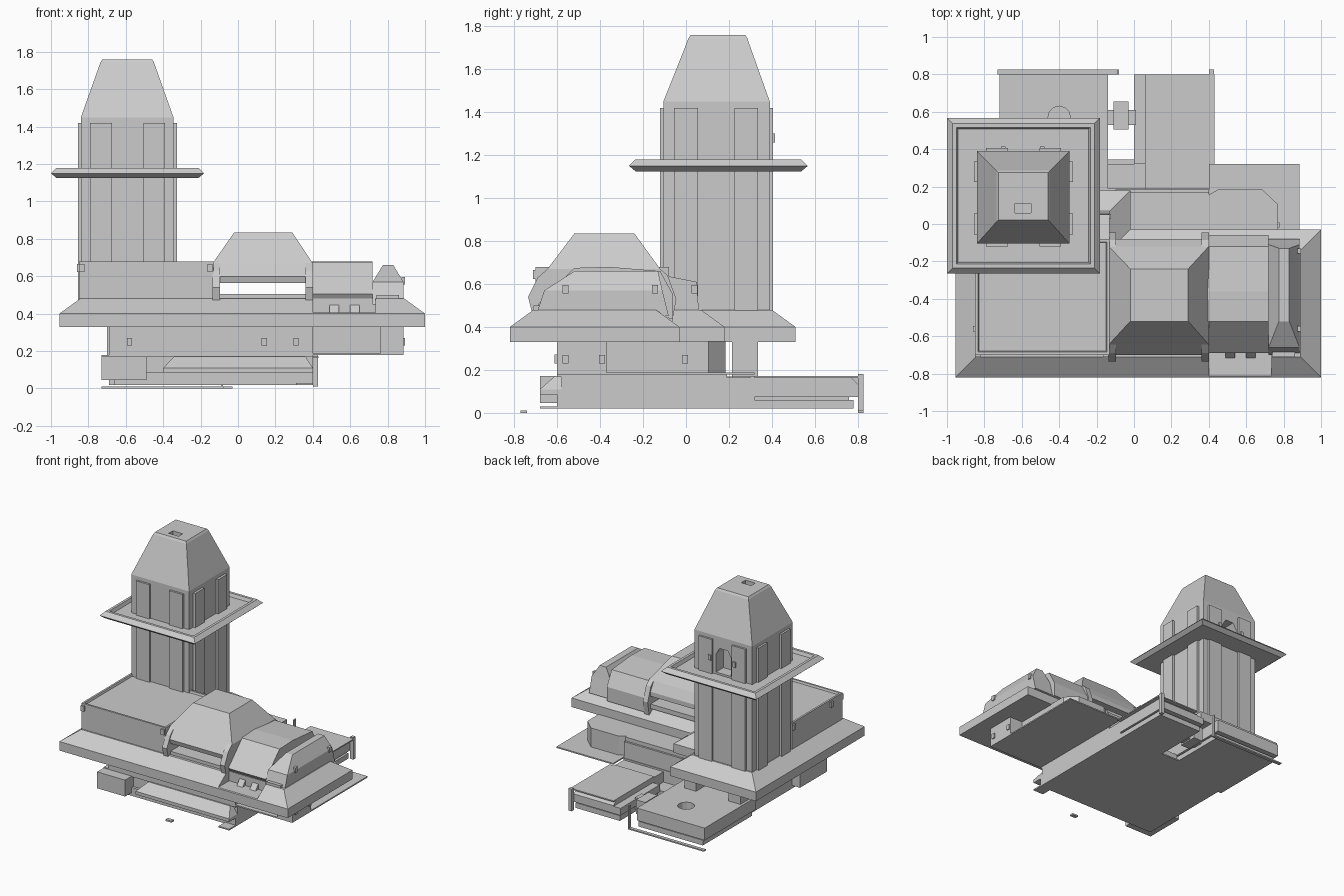
import bpy, bmesh, math
from mathutils import Vector

if "Cube" in bpy.data.objects:
    bpy.data.objects.remove(bpy.data.objects["Cube"])


def finish(name, bm):
    bmesh.ops.recalc_face_normals(bm, faces=bm.faces)
    me = bpy.data.meshes.new(name)
    bm.to_mesh(me)
    bm.free()
    ob = bpy.data.objects.new(name, me)
    bpy.context.collection.objects.link(ob)
    return ob


def loft(name, *levels):
    """Stack of rectangles (x0, x1, y0, y1, z) joined and capped."""
    bm = bmesh.new()
    rings = []
    for x0, x1, y0, y1, z in levels:
        rings.append([bm.verts.new(p) for p in
                      ((x0, y0, z), (x1, y0, z), (x1, y1, z), (x0, y1, z))])
    for a, b in zip(rings, rings[1:]):
        for i in range(4):
            j = (i + 1) % 4
            bm.faces.new((a[i], a[j], b[j], b[i]))
    bm.faces.new(rings[0][::-1])
    bm.faces.new(rings[-1])
    return finish(name, bm)


def box(name, x0, x1, y0, y1, z0, z1):
    return loft(name, (x0, x1, y0, y1, z0), (x0, x1, y0, y1, z1))


def prism(name, pts, axis, a, b):
    """Extrude a 2D profile from a to b: axis x uses (y,z), y uses (x,z), z uses (x,y)."""
    def put(p, t):
        v = list(p)
        v.insert("xyz".index(axis), t)
        return v
    bm = bmesh.new()
    lo = [bm.verts.new(put(p, a)) for p in pts]
    hi = [bm.verts.new(put(p, b)) for p in pts]
    n = len(pts)
    for i in range(n):
        bm.faces.new((lo[i], lo[(i + 1) % n], hi[(i + 1) % n], hi[i]))
    bm.faces.new(lo[::-1])
    bm.faces.new(hi)
    return finish(name, bm)


def cut(ob, cutter):
    m = ob.modifiers.new("cut", "BOOLEAN")
    m.operation = "DIFFERENCE"
    m.object = cutter
    m.solver = "EXACT"
    cutter.hide_render = True
    cutter.hide_viewport = True


def inset(r, d, z):
    return (r[0] + d, r[1] - d, r[2] + d, r[3] - d, z)


# Deck with sloped skirt, in three overlapping wings
for name, r in (("deck_front", (-.955, 1, -.82, -.03)),
                ("deck_tower", (-.955, -.22, -.80, .51)),
                ("deck_middle", (-.6, -.02, -.5, .18))):
    d = loft(name, inset(r, 0, .33), inset(r, 0, .40), inset(r, .11, .48))
    if name == "deck_front":
        cut(d, box("notch_cutter", .40, .735, -.9, -.68, .405, .6))
for x in (.49, .60):
    prism("notch_step", [(-.72, .40), (-.68, .40), (-.62, .47), (-.66, .47)], "x", x, x + .05)

# Upper hall with recessed roof, and the rear annex
hall = (-.85, -.13, -.70, -.08)
loft("upper_hall", inset(hall, 0, .47), inset(hall, 0, .68), inset(hall, .015, .68), inset(hall, .02, .665))
prism("rear_annex", [(-.1, .47), (.06, .47), (.05, .61), (-.1, .64)], "x", -.34, -.13)

# Tower shaft, cap, ledge and pilasters
tower = (-.84, -.345, -.105, .39)
shaft = loft("tower", inset(tower, 0, .45), inset(tower, 0, 1.45),
             (-.735, -.45, .012, .285, 1.745), (-.725, -.46, .022, .275, 1.76))
cut(shaft, prism("door_cutter", [(-.66, 1.17), (-.53, 1.17), (-.53, 1.31), (-.56, 1.36),
                                 (-.63, 1.36), (-.66, 1.31)], "y", .30, .45))
cut(shaft, box("vent_cutter", -.635, -.55, .06, .11, 1.73, 1.8))
ledge = (-1, -.182, -.265, .567)
loft("tower_ledge", inset(ledge, .03, 1.125), inset(ledge, 0, 1.15), inset(ledge, .03, 1.18),
     inset(ledge, .05, 1.18), inset(ledge, .06, 1.155))
for x in (-.79, -.505):
    for y, s in ((-.12, 0), (.385, 0)):
        box("pilaster", x, x + .115, y, y + .02, .47, 1.42)
for y in (-.055, .225):
    for x in (-.855, -.347):
        box("pilaster", x, x + .02, y, y + .11, .47, 1.42)
for x in (-.70, -.49):
    box("door_lamp", x - .012, x + .012, .40, .415, 1.26, 1.30)

# Central canopy: side frames, roof, sill
frame = [(-.71, .44), (-.735, .54), (-.69, .63), (-.645, .67), (-.12, .67),
         (-.085, .64), (-.045, .53), (-.065, .42)]
for x in (-.135, .36):
    prism("canopy_frame", frame, "x", x, x + .04)
loft("canopy_roof", (-.10, .37, -.69, -.08, .565), (-.10, .37, -.70, -.08, .60),
     (-.135, .40, -.645, -.12, .67), (-.02, .29, -.52, -.24, .835))
box("canopy_sill", -.10, .37, -.69, -.08, .47, .505)

# Right-hand hangar and end turret
prism("hangar", [(-.66, .46), (-.69, .505), (-.52, .675), (-.36, .68), (-.12, .66), (-.06, .55),
                 (-.06, .44)], "x", .39, .72)
loft("end_turret", (.72, .885, -.70, -.08, .45), (.72, .885, -.66, -.11, .57),
     (.775, .83, -.52, -.13, .66))
box("turret_sill", .74, .86, -.71, -.66, .45, .50)

# Middle storey
box("middle_storey", -.69, .40, -.60, .17, .17, .335)
prism("middle_wing", [(-.10, 0), (-.10, .185), (.40, .185), (.40, 0)], "z", .17, .305)
prism("side_house", [(.39, -.40), (.77, -.40), (.77, .105), (.685, .185), (.45, .185), (.39, .15)],
      "z", .185, .335)
box("side_store", .76, .885, -.60, -.37, .185, .335)
box("side_plate", .40, .885, -.60, .32, .178, .188)
box("middle_plate", -.73, .40, -.60, .19, .168, .178)
for x in (-.70, -.32):
    box("tower_column", x, x + .1, .215, .335, .16, .335)

# Lower storey: front terrace, plinth and left store
box("plinth", -.66, .40, -.60, .32, .02, .085)
loft("front_terrace", (-.40, .40, -.68, .05, .085), (-.40, .40, -.68, .05, .11),
     (-.34, .36, -.61, .05, .172))
box("terrace_core", -.66, .40, -.58, .19, .08, .172)
box("left_store", -.73, -.49, -.68, -.35, .045, .172)
box("front_lip", .31, .40, -.68, .05, .02, .03)
box("front_step", -.08, -.03, -.77, -.74, 0, .012)

# Rear-left block with a round shaft
rl = box("rear_left_block", -.72, -.14, .18, .80, .075, .17)
bm = bmesh.new()
bmesh.ops.create_cone(bm, segments=12, radius1=.06, radius2=.06, depth=.12, cap_ends=True)
bmesh.ops.translate(bm, verts=bm.verts, vec=Vector((-.40, .57, .15)))
cut(rl, finish("shaft_cutter", bm))
box("rear_left_base", -.69, -.14, .18, .78, .02, .06)
box("rear_left_core", -.67, -.16, .18, .76, .055, .08)

# Rear-right block, chamfered toward the back
prism("rear_right_block", [(.30, .075), (.80, .075), (.80, .135), (.765, .17), (.30, .17)], "x", .06, .40)
box("rear_right_ledge", 0, .07, .32, .80, .075, .13)
box("rear_right_base", .02, .40, .30, .78, .02, .06)
box("rear_right_core", .04, .38, .30, .76, .055, .08)
box("rear_right_plate", .06, .43, .32, .80, .163, .172)
box("rear_link", .06, .40, .17, .32, .075, .165)

# Bridge between the rear blocks
box("bridge", -.11, -.03, .505, .655, .04, .15)
for x in (-.15, -.03):
    box("bridge_end", x, x + .04, .53, .61, .05, .14)
box("rear_strip", -.14, .06, .32, .345, .02, .03)

# Thin rear rails
box("rear_rail", -.73, -.08, .80, .826, 0, .01)
box("rear_rail_post", -.09, -.08, .80, .826, 0, .18)
box("side_rail", .40, .428, .80, .826, .01, .18)

# Small wall lights: front faces (x, y, z) then right faces
for x, y, z in ((-.835, -.70, .645), (-.15, -.70, .645), (-.58, -.60, .25), (.14, -.60, .25), (.31, -.60, .25)):
    box("wall_light", x - .014, x + .014, y - .012, y + .01, z - .021, z + .021)
for x, y, z in ((.885, -.56, .575), (.885, -.145, .575), (.885, -.56, .25), (.885, -.39, .25),
                (.77, -.005, .25), (-.13, .04, .575)):
    box("wall_light", x - .01, x + .008, y - .014, y + .014, z - .02, z + .02)
for y in (-.56, -.1):
    box("wall_light", -.862, -.84, y - .014, y + .014, .624, .666)
